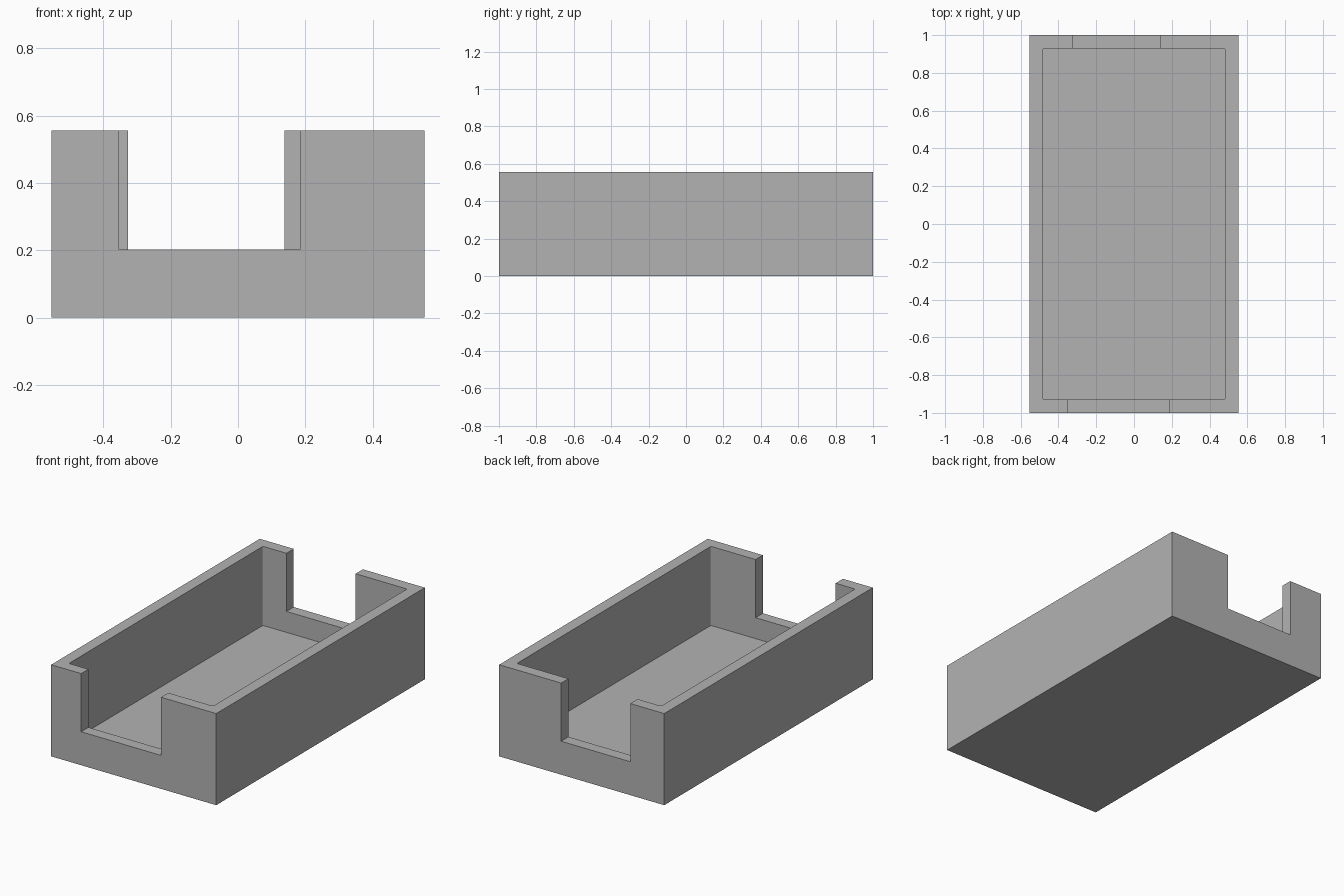
import bpy
import bmesh
from mathutils import Vector

default = bpy.data.objects.get("Cube")
if default:
    bpy.data.objects.remove(default, do_unlink=True)

# Overall sizes
HALF_X, HALF_Y, HEIGHT = 0.554, 1.0, 0.556
WALL, FLOOR, SILL = 0.07, 0.076, 0.203

grey = bpy.data.materials.new("plain_grey")
grey.use_nodes = True
colour = (0.45, 0.45, 0.45, 1)
grey.diffuse_color = colour
grey.node_tree.nodes["Principled BSDF"].inputs["Base Color"].default_value = colour


def box(name, low, high, corner_radius=0):
    """Box between two corners, with optional rounded vertical edges."""
    low, high = Vector(low), Vector(high)
    bm = bmesh.new()
    bmesh.ops.create_cube(bm, size=1)
    bmesh.ops.scale(bm, vec=high - low, verts=bm.verts)
    bmesh.ops.translate(bm, vec=(low + high) / 2, verts=bm.verts)
    if corner_radius:
        upright = [e for e in bm.edges
                   if abs(e.verts[0].co.z - e.verts[1].co.z) > 0.01]
        bmesh.ops.bevel(bm, geom=upright, offset=corner_radius, segments=4,
                        profile=0.5, affect='EDGES')
    mesh = bpy.data.meshes.new(name)
    bm.to_mesh(mesh)
    bm.free()
    mesh.materials.append(grey)
    obj = bpy.data.objects.new(name, mesh)
    bpy.context.collection.objects.link(obj)
    return obj


def cut(target, cutter):
    """Subtract the cutter from the target and discard it."""
    cutter.hide_render = True
    mod = target.modifiers.new(cutter.name, 'BOOLEAN')
    mod.operation = 'DIFFERENCE'
    mod.solver = 'EXACT'
    mod.object = cutter
    bpy.context.view_layer.objects.active = target
    bpy.ops.object.modifier_apply(modifier=mod.name)
    bpy.data.objects.remove(cutter, do_unlink=True)


# Outer block
tray = box("open_tray", (-HALF_X, -HALF_Y, 0), (HALF_X, HALF_Y, HEIGHT))

# Main cavity with slightly rounded inside corners
ix, iy = HALF_X - WALL, HALF_Y - WALL
cut(tray, box("cavity", (-ix, -iy, FLOOR), (ix, iy, 1), 0.01))

# Notches through the end walls: side, left edge, right edge
for name, side, x0, x1 in (("front_notch", -1, -0.353, 0.184),
                           ("back_notch", 1, -0.326, 0.138)):
    y0, y1 = sorted((side * (iy - 0.05), side * (HALF_Y + 0.1)))
    cut(tray, box(name, (x0, y0, SILL), (x1, y1, 1)))
